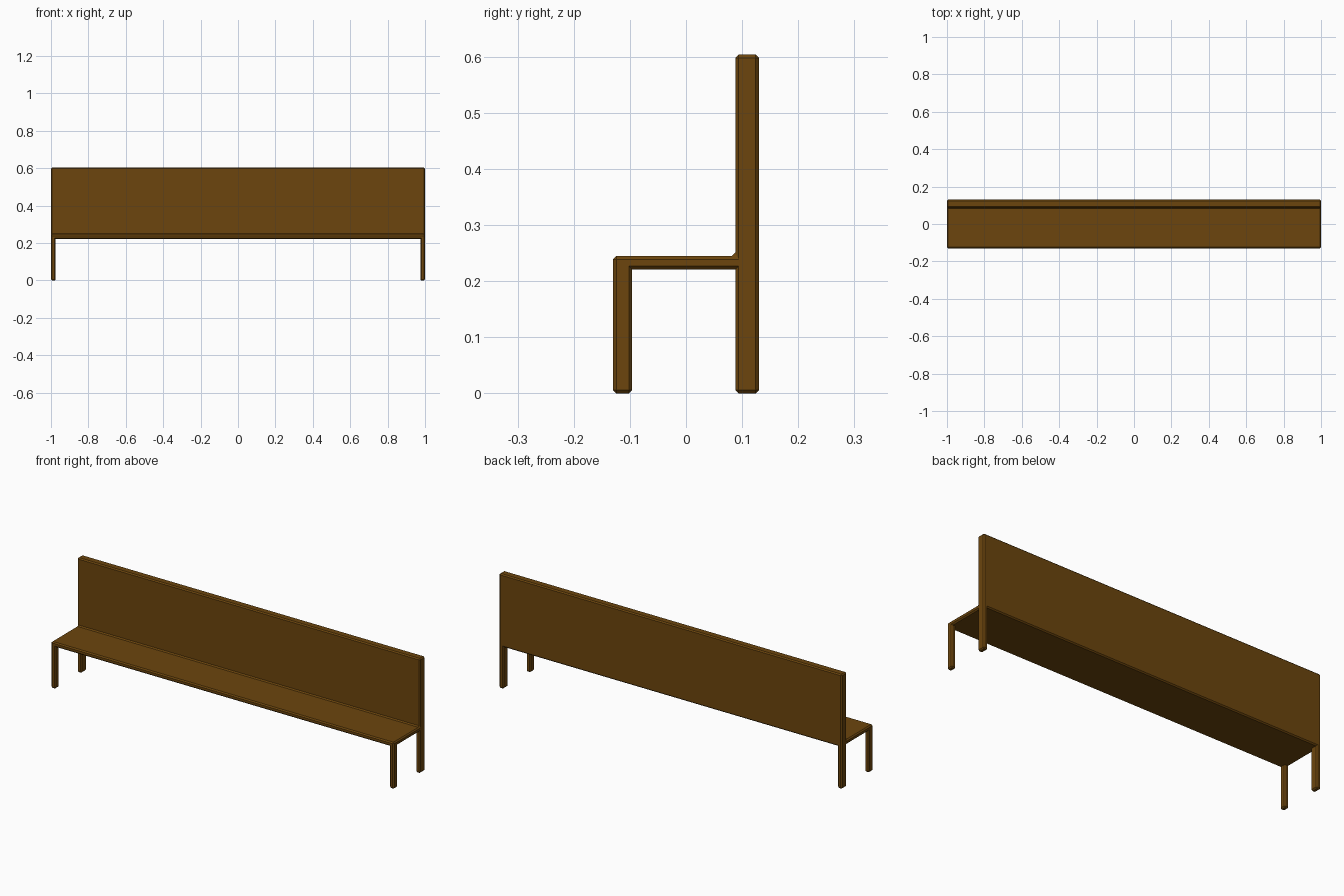
import bpy
import bmesh
from math import radians

if "Cube" in bpy.data.objects:
    bpy.data.objects.remove(bpy.data.objects["Cube"])

# Section planes shared by all parts of the bench
XS = (-1.0, -0.975, 0.975, 1.0)
YS = (-0.13, -0.096, 0.088, 0.13)
ZS = (0.0, 0.221, 0.245, 0.604)
BEVEL = 0.006

seat = {(i, j, 1) for i in range(3) for j in range(3)}
backrest = {(i, 2, 2) for i in range(3)}
legs = {(i, j, 0) for i in (0, 2) for j in (0, 2)}
solid = seat | backrest | legs


def cell_face(bm, cell, axis, side):
    """One outer wall of a solid block, perpendicular to the axis."""
    u, v = (axis + 1) % 3, (axis + 2) % 3
    corners = []
    for a, b in ((0, 0), (1, 0), (1, 1), (0, 1)):
        k = list(cell)
        k[axis] += side
        k[u] += a
        k[v] += b
        corners.append(bm.verts.new((XS[k[0]], YS[k[1]], ZS[k[2]])))
    bm.faces.new(corners if side else corners[::-1])


# Outer skin of the joined seat, backrest and legs
bm = bmesh.new()
for cell in sorted(solid):
    for axis in range(3):
        for side in (0, 1):
            neighbour = list(cell)
            neighbour[axis] += 1 if side else -1
            if tuple(neighbour) not in solid:
                cell_face(bm, cell, axis, side)
bmesh.ops.remove_doubles(bm, verts=bm.verts[:], dist=1e-5)
bmesh.ops.dissolve_limit(bm, angle_limit=radians(1), verts=bm.verts[:], edges=bm.edges[:])
bm.normal_update()

# Chamfer the outer edges and the crease between seat and backrest
edges = [e for e in bm.edges
         if e.is_convex or all(v.co.z > 0.23 for v in e.verts)]
bmesh.ops.bevel(bm, geom=edges, offset=BEVEL, offset_type='OFFSET', segments=1,
                profile=0.5, affect='EDGES', clamp_overlap=True)

mesh = bpy.data.meshes.new("bench")
bm.to_mesh(mesh)
bm.free()
bench = bpy.data.objects.new("bench", mesh)
bpy.context.collection.objects.link(bench)

# Brown wood
wood = bpy.data.materials.new("brown_wood")
wood.diffuse_color = (0.15, 0.06, 0.004, 1.0)
wood.use_nodes = True
wood.node_tree.nodes["Principled BSDF"].inputs["Base Color"].default_value = wood.diffuse_color
mesh.materials.append(wood)
